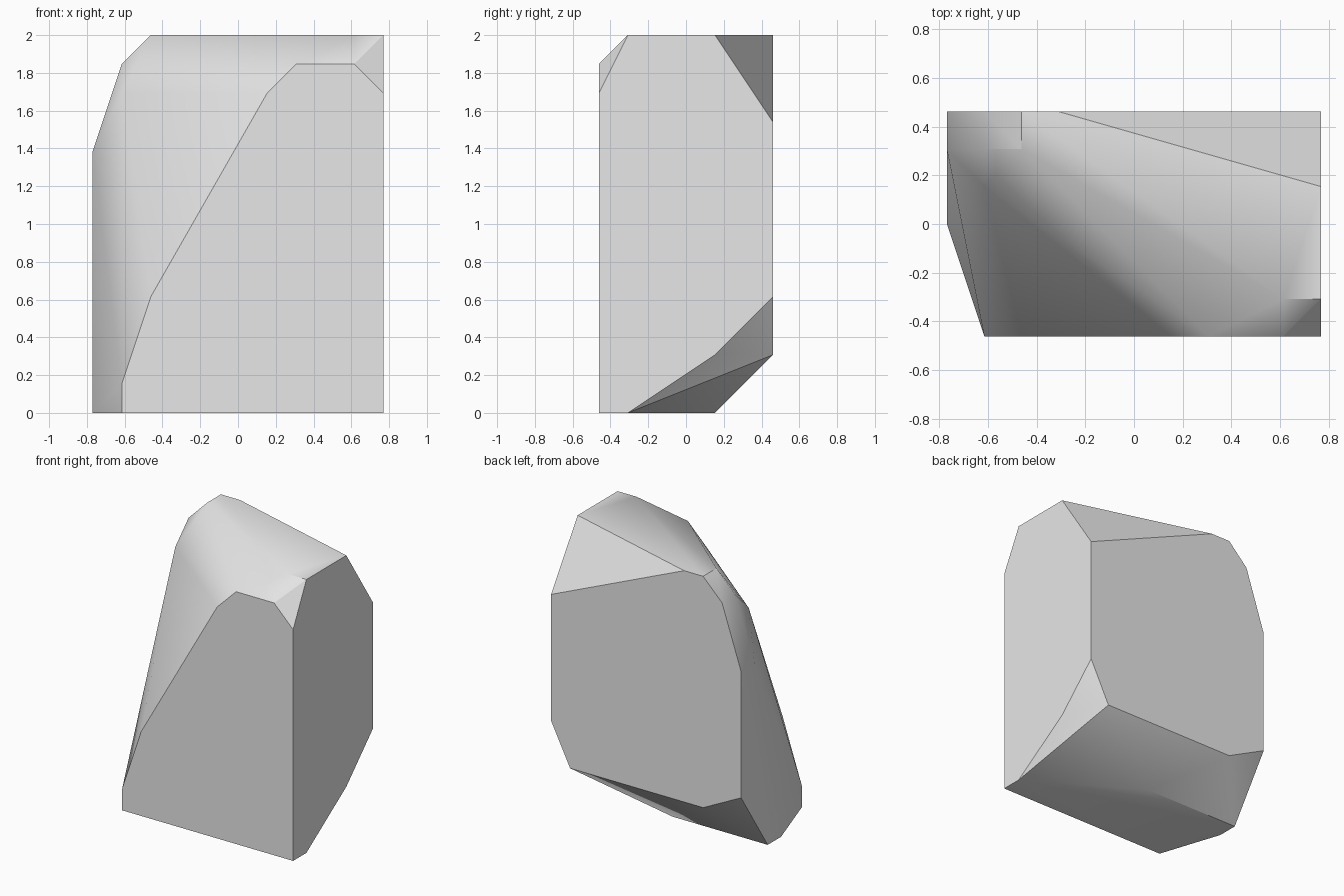
import bpy, bmesh, math
from mathutils import Vector

cube = bpy.data.objects.get("Cube")
if cube:
    bpy.data.objects.remove(cube, do_unlink=True)

UNIT = 2 / 13  # the boulder is carved on a coarse grid, thirteen steps tall


def make_material(name, colour):
    mat = bpy.data.materials.new(name)
    mat.use_nodes = True
    mat.diffuse_color = colour
    mat.node_tree.nodes["Principled BSDF"].inputs["Base Color"].default_value = colour
    return mat


def facet(axis, level, outline):
    """Corner points of a flat facet lying across one axis."""
    points = []
    for a, b in outline:
        p = [a, b]
        p.insert(axis, level)
        points.append(Vector(p) * UNIT)
    return points


def build_rock(name, corners, mat):
    bm = bmesh.new()
    for p in corners:
        bm.verts.new(p)
    bmesh.ops.remove_doubles(bm, verts=bm.verts, dist=UNIT / 10)
    hull = bmesh.ops.convex_hull(bm, input=bm.verts)
    unused = [v for v in hull["geom_interior"] if isinstance(v, bmesh.types.BMVert)]
    bmesh.ops.delete(bm, geom=unused, context="VERTS")
    bmesh.ops.dissolve_limit(bm, angle_limit=math.radians(0.5),
                             verts=bm.verts, edges=bm.edges)
    bmesh.ops.recalc_face_normals(bm, faces=bm.faces)
    mesh = bpy.data.meshes.new(name)
    bm.to_mesh(mesh)
    bm.free()
    mesh.materials.append(mat)
    obj = bpy.data.objects.new(name, mesh)
    bpy.context.collection.objects.link(obj)
    return obj


X, Y, Z = range(3)
corners = []
# front and back cliffs (x, z)
corners += facet(Y, -3, [(-4, 0), (-4, 1), (-3, 4), (1, 11), (2, 12), (4, 12), (5, 11), (5, 0)])
corners += facet(Y, 3, [(5, 10), (5, 4), (4, 2), (-3, 2), (-5, 3), (-5, 9), (-4, 12), (-3, 13), (-2, 13)])
# crown and foot (x, y)
corners += facet(Z, 13, [(-3, 2), (4, -2), (5, -2), (5, 1)])
corners += facet(Z, 0, [(5, -2), (0, 1), (-5, 1), (-5, 0)])
# side cliffs and the rounded shoulder (y, z)
corners += facet(X, 5, [(1, 2)])
corners += facet(X, -5, [(2, 9)])
corners += facet(X, -4, [(2, 12), (1, 11)])

stone = make_material("stone_grey", (0.8, 0.8, 0.8, 1))
rock = build_rock("boulder", corners, stone)

# soft facets with the steep edges kept sharp
bpy.ops.object.select_all(action="DESELECT")
rock.select_set(True)
bpy.context.view_layer.objects.active = rock
bpy.ops.object.shade_smooth_by_angle(angle=math.radians(30))
